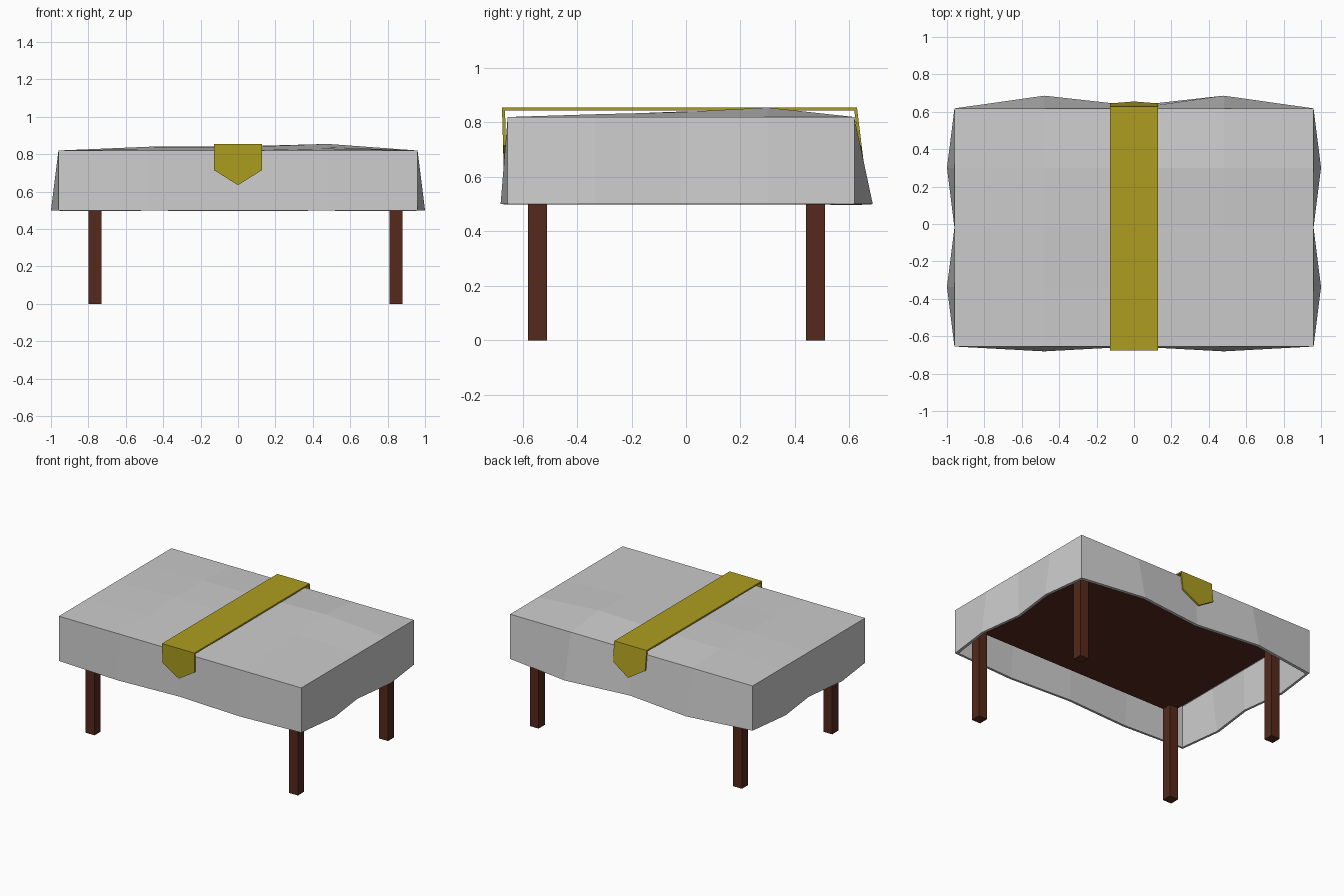
import bpy, bmesh

if "Cube" in bpy.data.objects:
    bpy.data.objects.remove(bpy.data.objects["Cube"])

def material(name, rgb):
    m = bpy.data.materials.new(name)
    m.diffuse_color = (*rgb, 1)
    m.use_nodes = True
    m.node_tree.nodes["Principled BSDF"].inputs["Base Color"].default_value = m.diffuse_color
    return m

def add_object(name, bm, mat=None):
    me = bpy.data.meshes.new(name)
    bm.to_mesh(me)
    bm.free()
    ob = bpy.data.objects.new(name, me)
    bpy.context.collection.objects.link(ob)
    if mat:
        me.materials.append(mat)
    return ob

def box(name, lo, hi, mat):
    bm = bmesh.new()
    bmesh.ops.create_cube(bm, size=1)
    for v in bm.verts:
        v.co = [a + (c + 0.5) * (b - a) for a, b, c in zip(lo, hi, v.co)]
    return add_object(name, bm, mat)

def thicken(ob, t):
    s = ob.modifiers.new("thickness", 'SOLIDIFY')
    s.thickness, s.offset, s.use_even_offset = t, -1, True

wood = material("dark_wood", (0.09, 0.022, 0.012))
gold = material("runner_gold", (0.42, 0.34, 0.014))

# Legs and table board
for side, x in (("left", -0.80), ("right", 0.81)):
    for end, y in (("front", -0.58), ("back", 0.44)):
        box(f"{end}_{side}_leg", (x, y, 0), (x + 0.07, y + 0.07, 0.69), wood)
box("table_board", (-0.80, -0.58, 0.68), (0.88, 0.51, 0.80), wood)

# Tablecloth: uneven grid top, walls pulled down with a wavy hem
X0, Y0, Y1 = 0.96, -0.655, 0.618
bumps = {(-1, -1): 0.828, (0, -1): 0.828, (1, -1): 0.83,
         (-1, 0): 0.84, (0, 0): 0.838, (1, 0): 0.838,
         (-1, 1): 0.838, (0, 1): 0.842, (1, 1): 0.855}
bm = bmesh.new()
bmesh.ops.create_grid(bm, x_segments=4, y_segments=4, size=2)
for v in bm.verts:
    i, j = round(v.co.x), round(v.co.y)
    v.co = (i * X0 / 2, Y0 + (j + 2) * (Y1 - Y0) / 4, bumps.get((i, j), 0.82))
rim = [e for e in bm.edges if e.is_boundary]
hem = bmesh.ops.extrude_edge_only(bm, edges=rim)["geom"]
for v in [g for g in hem if isinstance(g, bmesh.types.BMVert)]:
    i = round(v.co.x / (X0 / 2))
    j = round((v.co.y - Y0) / ((Y1 - Y0) / 4)) - 2
    v.co.z = 0.5
    if abs(j) == 2 and abs(i) == 1:
        v.co.y += 0.068 if j > 0 else -0.026
    elif j == 2 and i == 0:
        v.co.y += 0.015
    if abs(i) == 2 and abs(j) == 1:
        v.co.x += 0.04 if i > 0 else -0.04
bmesh.ops.recalc_face_normals(bm, faces=bm.faces)
if max(bm.faces, key=lambda f: f.calc_center_median().z).normal.z < 0:
    bmesh.ops.reverse_faces(bm, faces=bm.faces)
thicken(add_object("tablecloth", bm), 0.018)

# Runner: flat strip with a pointed flap at each end
W = 0.128
bm = bmesh.new()
rows = [(-0.672, 0.715), (-0.676, 0.855), (0.628, 0.855), (0.645, 0.715)]
L = [bm.verts.new((-W, y, z)) for y, z in rows]
R = [bm.verts.new((W, y, z)) for y, z in rows]
front_tip = bm.verts.new((0, -0.67, 0.635))
back_tip = bm.verts.new((0, 0.655, 0.635))
bm.faces.new((front_tip, R[0], R[1], L[1], L[0]))
bm.faces.new((L[1], R[1], R[2], L[2]))
bm.faces.new((L[2], R[2], R[3], back_tip, L[3]))
bm.normal_update()
thicken(add_object("table_runner", bm, gold), 0.011)
